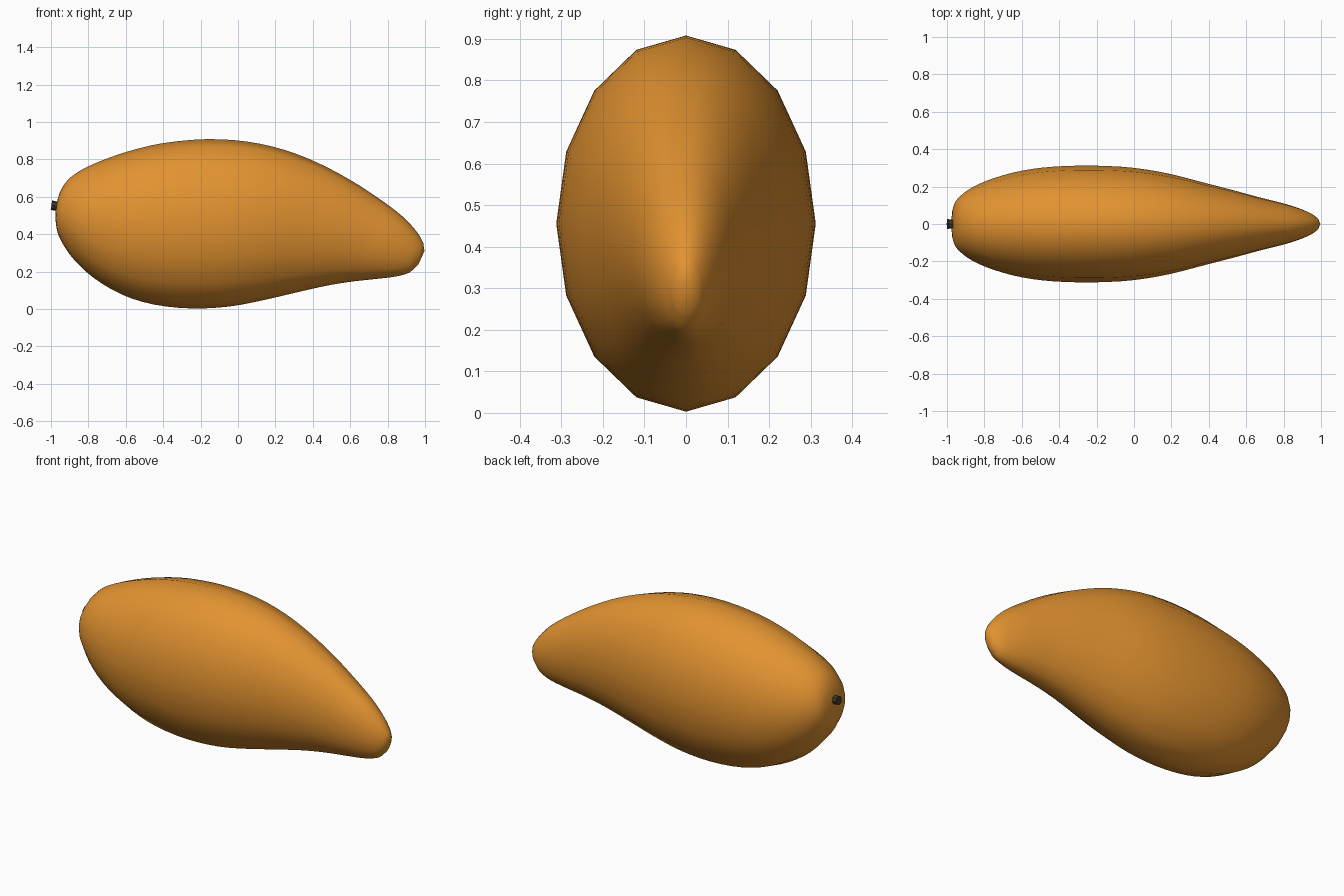
import bpy, bmesh, math
from mathutils import Vector, Matrix

if "Cube" in bpy.data.objects:
    bpy.data.objects.remove(bpy.data.objects["Cube"])

SIDES = 16
STEPS = 3


def material(name, rgb):
    m = bpy.data.materials.new(name)
    m.diffuse_color = (*rgb, 1)
    m.use_nodes = True
    m.node_tree.nodes["Principled BSDF"].inputs["Base Color"].default_value = m.diffuse_color
    return m


def make_object(name, bm, mat):
    bmesh.ops.recalc_face_normals(bm, faces=bm.faces)
    mesh = bpy.data.meshes.new(name)
    bm.to_mesh(mesh)
    bm.free()
    mesh.materials.append(mat)
    ob = bpy.data.objects.new(name, mesh)
    bpy.context.collection.objects.link(ob)
    bpy.ops.object.select_all(action='DESELECT')
    ob.select_set(True)
    bpy.context.view_layer.objects.active = ob
    return ob


def spline(a, b, c, d, t):
    return [0.5 * (2*q + (r-p)*t + (2*p-5*q+4*r-s)*t*t + (3*q-p-3*r+s)*t**3)
            for p, q, r, s in zip(a, b, c, d)]


# Fruit stations: top x, top z, bottom x, bottom z, half width
stations = [
    (-.968, .57, -.975, .47, .07), (-.95, .63, -.965, .41, .115),
    (-.91, .69, -.935, .345, .155), (-.84, .742, -.875, .262, .20),
    (-.73, .793, -.77, .165, .245), (-.58, .845, -.62, .077, .285),
    (-.40, .887, -.45, .024, .307), (-.17, .908, -.25, .003, .312),
    (.05, .895, -.05, .013, .300), (.25, .85, .13, .046, .268),
    (.43, .78, .31, .088, .222), (.60, .69, .48, .126, .178),
    (.74, .60, .62, .148, .140), (.85, .52, .75, .162, .110),
    (.92, .455, .85, .175, .083), (.965, .40, .92, .197, .058),
    (.99, .355, .965, .24, .033)]

# Fruit: tilted elliptical rings lofted along the body, closed at both poles
bm = bmesh.new()
pts = [stations[0]] + stations + [stations[-1]]
rows = [spline(*pts[i:i + 4], k / STEPS)
        for i in range(len(stations) - 1) for k in range(STEPS)] + [stations[-1]]
rings = []
for xt, zt, xb, zb, w in rows:
    ring = []
    for k in range(SIDES):
        a = 2 * math.pi * k / SIDES
        f = (1 + math.cos(a)) / 2
        ring.append(bm.verts.new((xb + (xt-xb)*f, w * math.sin(a), zb + (zt-zb)*f)))
    rings.append(ring)
for r0, r1 in zip(rings, rings[1:]):
    for k in range(SIDES):
        n = (k + 1) % SIDES
        bm.faces.new((r0[k], r0[n], r1[n], r1[k]))
for ring, pole in ((rings[0], (-.977, 0, .52)), (rings[-1], (.997, 0, .31))):
    p = bm.verts.new(pole)
    for k in range(SIDES):
        bm.faces.new((ring[k], ring[(k + 1) % SIDES], p))
make_object("mango_fruit", bm, material("mango orange", (.76, .29, .03)))
bpy.ops.object.shade_smooth()

# Stem: short stub leaning slightly upward at the blunt end
bm = bmesh.new()
axis = Vector((-1, 0, .15)).normalized()
place = Matrix.Translation((-.968, 0, .55)) @ axis.to_track_quat('Z', 'Y').to_matrix().to_4x4()
bmesh.ops.create_cone(bm, cap_ends=True, segments=8, radius1=.022, radius2=.026,
                      depth=.06, matrix=place)
make_object("stem", bm, material("dark stem brown", (.06, .04, .022)))
bpy.ops.object.shade_smooth_by_angle(angle=math.radians(40))
